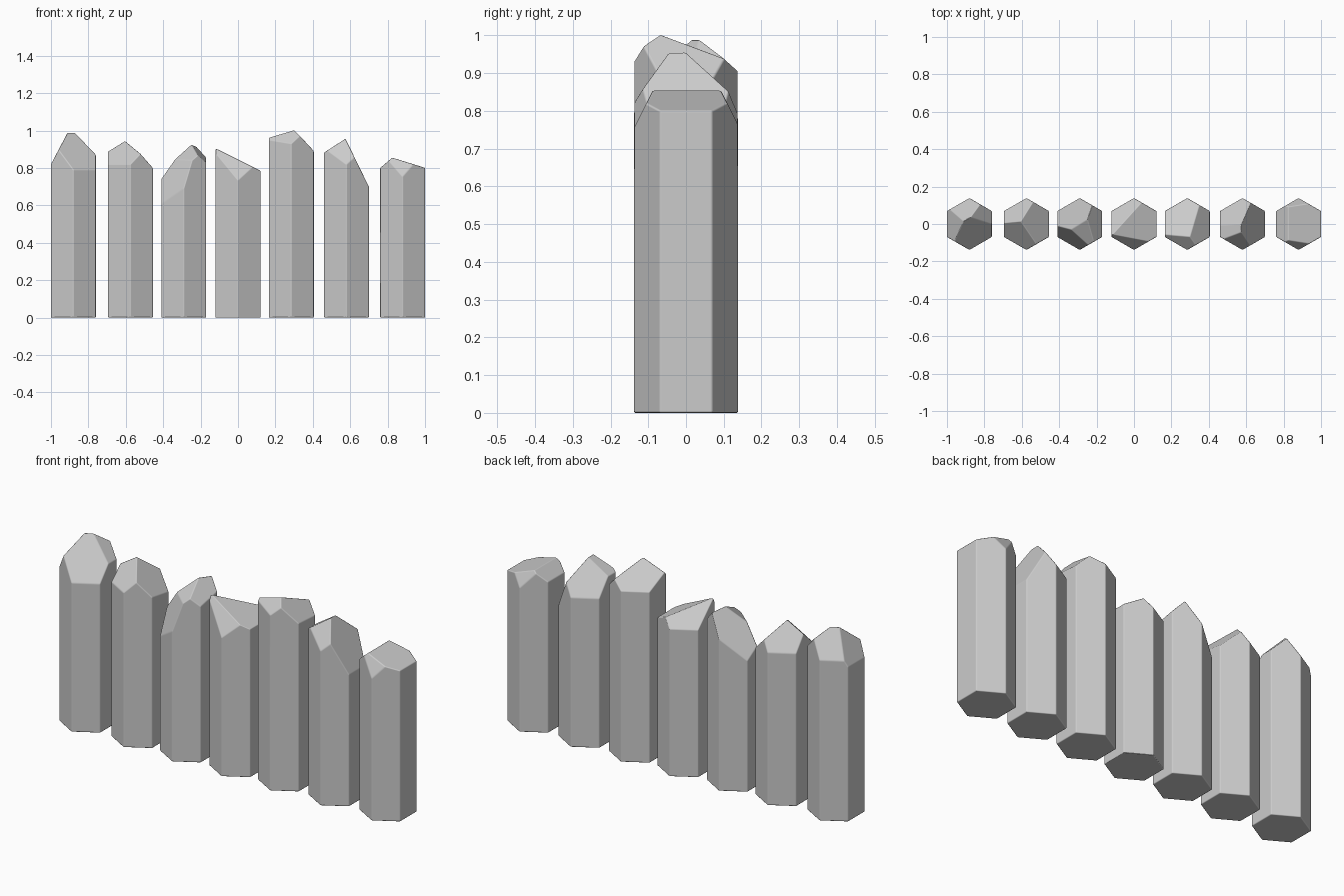
import bpy, bmesh, math
from mathutils import Vector

if "Cube" in bpy.data.objects:
    bpy.data.objects.remove(bpy.data.objects["Cube"])

RADIUS = 0.12 / math.cos(math.pi / 6)


def crystal(name, cx, planes):
    """Hexagonal column whose tip is cut by planes z = c + a*x + b*y (local x, y)."""
    bm = bmesh.new()
    ring = [bm.verts.new((RADIUS * math.sin(i * math.pi / 3),
                          RADIUS * math.cos(i * math.pi / 3), 0)) for i in range(6)]
    base = bm.faces.new(ring)
    ext = bmesh.ops.extrude_face_region(bm, geom=[base])
    top = [g for g in ext["geom"] if isinstance(g, bmesh.types.BMVert)]
    bmesh.ops.translate(bm, verts=top, vec=(0, 0, 1.6))
    if not any(f.normal.z < -0.9 or all(v.co.z < 0.01 for v in f.verts) for f in bm.faces):
        bm.faces.new(ring)
    # Facet cuts
    for c, a, b in planes:
        cut = bmesh.ops.bisect_plane(
            bm, geom=bm.verts[:] + bm.edges[:] + bm.faces[:], dist=1e-5,
            plane_co=(0, 0, c), plane_no=Vector((-a, -b, 1)).normalized(),
            clear_outer=True)
        rim = [e for e in bm.edges if e.is_boundary]
        if rim:
            bmesh.ops.holes_fill(bm, edges=rim, sides=0)
    bmesh.ops.remove_doubles(bm, verts=bm.verts[:], dist=0.002)
    bmesh.ops.recalc_face_normals(bm, faces=bm.faces[:])
    for f in bm.faces:
        f.smooth = True
    mesh = bpy.data.meshes.new(name)
    bm.to_mesh(mesh)
    bm.free()
    obj = bpy.data.objects.new(name, mesh)
    obj.location.x = cx
    bpy.context.collection.objects.link(obj)
    # Softly worn edges
    bev = obj.modifiers.new("worn_edges", "BEVEL")
    bev.width = 0.005
    bev.segments = 2
    bev.limit_method = "ANGLE"
    bev.angle_limit = math.radians(12)
    bev.harden_normals = True


def facing(c, k, angle):
    """Plane of height c at the axis, falling with slope k towards the given angle."""
    t = math.radians(angle)
    return (c, -k * math.cos(t), -k * math.sin(t))


# Directions of the hexagon's sides
FRONT_RIGHT, FRONT_LEFT, BACK_LEFT = -60, -120, 120

# Row of crystals, left to right: centre x and tip facets
crystals = [
    (-0.88, [facing(0.952, 1.35, FRONT_RIGHT), (1.048, 1.9, 0),
             facing(1.033, 1.52, BACK_LEFT), (0.996, -1.05, 0)]),
    (-0.575, [facing(0.947, 1.06, FRONT_LEFT), facing(0.986, 1.47, BACK_LEFT),
              (0.916, -1.054, -0.156)]),
    (-0.29, [(1.01, 2.02, 2.3), (0.889, 1.27, -0.6),
             (0.889, 0.517, 0.626), (0.962, -1.0, 0.2)]),
    (0.0, [(0.99, -0.15, 1.85), (0.845, -0.5, 0.0),
           facing(0.912, 1.1, BACK_LEFT)]),
    (0.285, [(0.9685, 0.26, -0.45), (1.013, -1.05, -0.064),
             (1.062, 0.38, 0.95)]),
    (0.58, [facing(0.96, 1.4, BACK_LEFT), (0.945, -2.05, 0),
            (0.96, 0.65, 0), (1.02, 0.1, 1.45)]),
    (0.88, [(0.838, -0.31, 0), (0.902, 0.85, 0),
            (1.031, 0, 2.0), (1.04, 0, -2.0)]),
]
for i, (cx, planes) in enumerate(crystals, 1):
    crystal(f"crystal_{i}", cx, planes)
